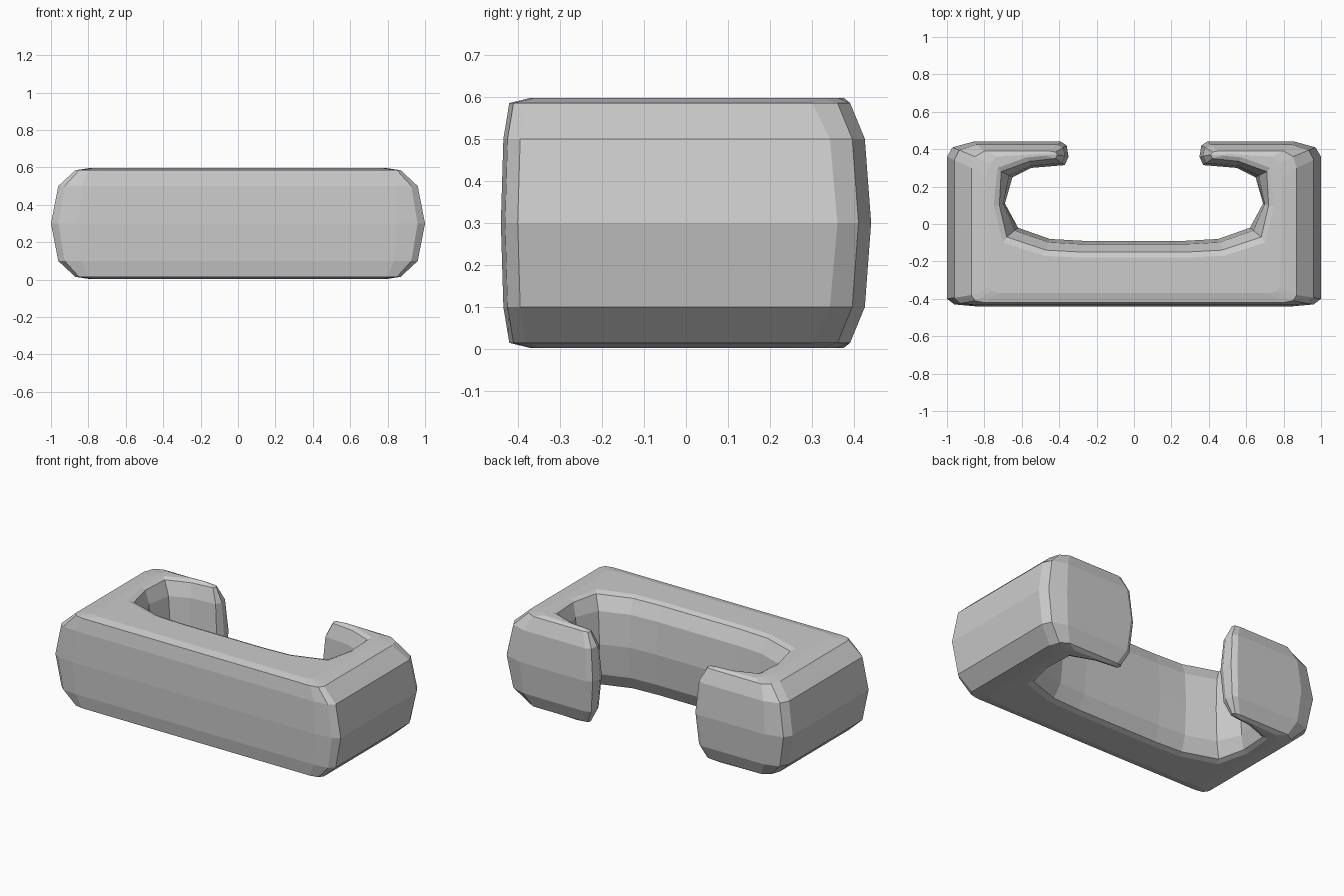
import bpy, bmesh

if "Cube" in bpy.data.objects:
    bpy.data.objects.remove(bpy.data.objects["Cube"])

# Half outlines (x >= 0), from front centre round the hook to the inner centre
MID = [(0, -.44), (.85, -.44), (.96, -.43), (1, -.40), (1, .36), (.97, .41),
       (.86, .44), (.39, .44), (.36, .42), (.35, .36), (.37, .315), (.55, .30),
       (.65, .25), (.69, .11), (.62, -.02), (.45, -.08), (.27, -.09), (0, -.09)]
RIM = [(0, -.42), (.80, -.42), (.85, -.41), (.87, -.38), (.87, .30), (.85, .36),
       (.80, .39), (.45, .39), (.42, .385), (.41, .37), (.42, .35), (.56, .335),
       (.71, .28), (.72, .10), (.68, -.07), (.47, -.14), (.28, -.15), (0, -.15)]
CAP = [(0, -.37), (.72, -.37), (.76, -.36), (.78, -.34), (.79, .25), (.77, .32),
       (.74, .36), (.50, .375), (.48, .372), (.47, .37), (.48, .365), (.58, .355),
       (.73, .30), (.75, .10), (.70, -.10), (.48, -.17), (.28, -.18), (0, -.18)]


def blend(a, b, t):
    return [(p[0] + (q[0] - p[0]) * t, p[1] + (q[1] - p[1]) * t) for p, q in zip(a, b)]


def full(half):
    return half + [(-x, y) for x, y in reversed(half[1:-1])]


# Clip body: stacked outlines, symmetric about mid height
SHOULDER = blend(MID, RIM, .3)
layers = [(.003, CAP), (.015, RIM), (.1, SHOULDER), (.3, MID),
          (.5, SHOULDER), (.585, RIM), (.597, CAP)]
bm = bmesh.new()
rings = [[bm.verts.new((x, y, z)) for x, y in full(half)] for z, half in layers]
n = len(rings[0])
for low, high in zip(rings, rings[1:]):
    for i in range(n):
        j = (i + 1) % n
        bm.faces.new((low[i], low[j], high[j], high[i]))

# Top and bottom caps: strips between the outer and inner edges
half_n = len(MID)
for ring in (rings[0], rings[-1]):
    bm.faces.new(ring)
bmesh.ops.recalc_face_normals(bm, faces=bm.faces)
bmesh.ops.triangulate(bm, faces=[f for f in bm.faces if len(f.verts) > 4])

mesh = bpy.data.meshes.new("clip_body")
bm.to_mesh(mesh)
bm.free()
body = bpy.data.objects.new("clip_body", mesh)
bpy.context.collection.objects.link(body)
